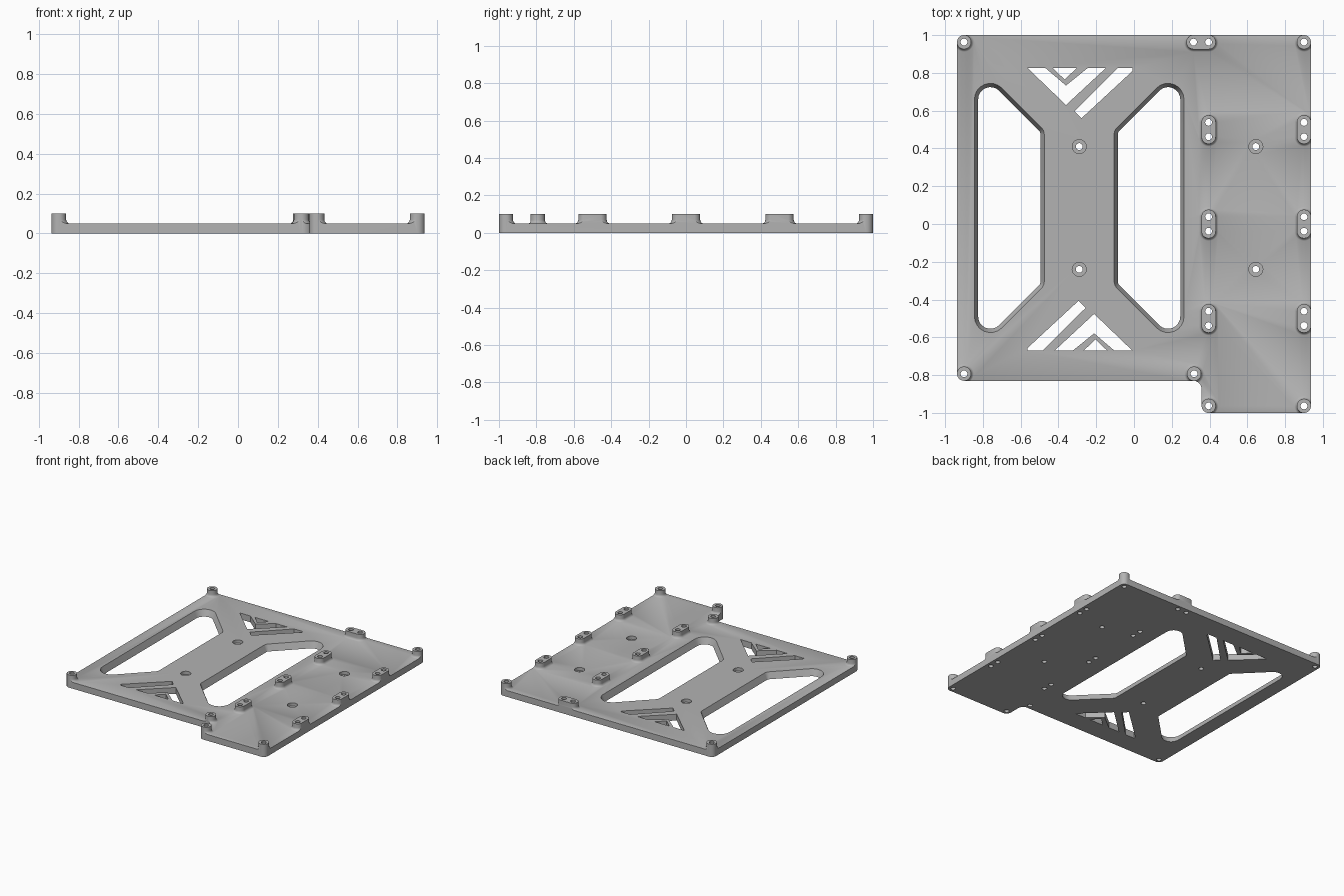
import bpy, bmesh, math
from mathutils import Vector

cube = bpy.data.objects.get("Cube")
if cube:
    bpy.data.objects.remove(cube)

THICK, TOP = 0.05, 0.1        # plate thickness, boss height
BOSS, HOLE, FILLET = 0.038, 0.018, 0.02
LOW, HIGH = -0.1, 0.2         # cutter extent

grey = bpy.data.materials.new("plate grey")
grey.use_nodes = True
grey.diffuse_color = (0.45, 0.45, 0.45, 1)
grey.node_tree.nodes["Principled BSDF"].inputs["Base Color"].default_value = (0.45, 0.45, 0.45, 1)


def rounded(corners, radii, inset=0, steps=8):
    """Counter-clockwise polygon with rounded corners, optionally inset."""
    pts, n = [], len(corners)
    for i, r in enumerate(radii):
        p = Vector(corners[i])
        a = (Vector(corners[i - 1]) - p).normalized()
        b = (Vector(corners[(i + 1) % n]) - p).normalized()
        half = a.angle(b) / 2
        centre = p + (a + b).normalized() * (r / math.sin(half))
        start = p + a * (r / math.tan(half)) - centre
        end = p + b * (r / math.tan(half)) - centre
        a0 = math.atan2(start.y, start.x)
        sweep = math.remainder(math.atan2(end.y, end.x) - a0, math.tau)
        for k in range(steps + 1):
            t = a0 + sweep * k / steps
            pts.append(centre + Vector((math.cos(t), math.sin(t))) * (r - inset))
    return pts


def stadium(a, b, r, steps=16):
    """Slot shape around two centres; a circle when both are equal."""
    a, b = Vector(a), Vector(b)
    d = b - a
    base = math.atan2(d.y, d.x) if d.length else 0
    pts = []
    for centre, turn in ((b, -math.pi / 2), (a, math.pi / 2)):
        last = steps + 1 if d.length else steps
        for k in range(last):
            t = base + turn + math.pi * k / steps
            pts.append(centre + Vector((math.cos(t), math.sin(t))) * r)
    return pts


def loft(bm, levels):
    """Closed solid through a stack of (height, outline) levels."""
    rings = [[bm.verts.new((p[0], p[1], z)) for p in pts] for z, pts in levels]
    bm.faces.new(rings[0][::-1])
    bm.faces.new(rings[-1])
    n = len(rings[0])
    for lo, hi in zip(rings, rings[1:]):
        for i in range(n):
            j = (i + 1) % n
            bm.faces.new((lo[i], lo[j], hi[j], hi[i]))


def make(name, solids):
    bm = bmesh.new()
    for levels in solids:
        loft(bm, levels)
    bmesh.ops.recalc_face_normals(bm, faces=bm.faces)
    mesh = bpy.data.meshes.new(name)
    bm.to_mesh(mesh)
    bm.free()
    mesh.materials.append(grey)
    obj = bpy.data.objects.new(name, mesh)
    bpy.context.collection.objects.link(obj)
    return obj


def combine(target, tool, operation):
    tool.hide_render = True
    mod = target.modifiers.new(operation, 'BOOLEAN')
    mod.operation, mod.solver, mod.object = operation, 'EXACT', tool
    bpy.context.view_layer.objects.active = target
    bpy.ops.object.modifier_apply(modifier=mod.name)
    bpy.data.objects.remove(tool)


# Boss positions: single corner posts and double-hole posts
X, Y, XM = 0.9, 0.963, 0.395
singles = [(-X, Y), (X, Y), (-X, -0.793), (0.318, -0.793), (XM, -Y), (X, -Y)]
posts = [(p, p) for p in singles] + [((0.315, Y), (XM, Y))]
for x in (XM, X):
    for y in (0.5, 0, -0.5):
        posts.append(((x, y - 0.038), (x, y + 0.038)))

# Posts with a curved foot
solids = []
for a, b in posts:
    levels = [(0.02, stadium(a, b, BOSS + FILLET))]
    for k in range(6):
        t = math.pi / 2 * k / 5
        levels.append((THICK - 0.001 + FILLET * (1 - math.cos(t)),
                       stadium(a, b, BOSS + FILLET * (1 - math.sin(t)))))
    levels.append((TOP, stadium(a, b, BOSS)))
    solids.append(levels)
bosses = make("bosses", solids)

# Plate slab, trimmed with its posts to the stepped outline
square = [(-1.2, -1.2), (1.2, -1.2), (1.2, 1.2), (-1.2, 1.2)]
plate = make("mounting_plate", [[(0, square), (THICK, square)]])
combine(plate, bosses, 'UNION')
W = 0.937
outline = rounded([(-W, -0.83), (0.358, -0.83), (0.358, -1), (W, -1), (W, 1), (-W, 1)],
                  [0.037, 0.045, 0.037, 0.037, 0.037, 0.037])
combine(plate, make("outline_trim", [[(LOW, outline), (HIGH, outline)]]), 'INTERSECT')

cuts = []
# Screw holes through the posts
for a, b in posts:
    for c in {a, b}:
        ring = stadium(c, c, HOLE)
        cuts.append([(LOW, ring), (HIGH, ring)])

# Counterbored holes in the plate
for x in (-0.29, 0.645):
    for y in (0.41, -0.24):
        small, wide = stadium((x, y), (x, y), HOLE), stadium((x, y), (x, y), 0.037)
        cuts.append([(LOW, small), (0.025, small), (0.025, wide), (HIGH, wide)])

# Two large mirrored openings with sloping walls
MX, MY = -0.29, 0.085
shape = [(-0.555, -0.78), (-0.185, -0.41), (-0.185, 0.41), (-0.555, 0.78)]
radii = [0.085, 0.05, 0.05, 0.085]
for side in (1, -1):
    levels = []
    for z, inset in ((LOW, 0.02), (0, 0.02), (THICK, 0), (HIGH, 0)):
        pts = rounded(shape, radii, inset)
        levels.append((z, [(MX + side * p.x, MY + p.y) for p in pts]))
    cuts.append(levels)

# Chevron vents, repeated by a half turn
vents = [
    [(-0.563, 0.825), (-0.36, 0.63), (-0.15, 0.825), (-0.246, 0.825), (-0.36, 0.733), (-0.468, 0.825)],
    [(-0.43, 0.825), (-0.367, 0.765), (-0.304, 0.825)],
    [(-0.087, 0.825), (-0.315, 0.598), (-0.278, 0.56), (-0.008, 0.81), (-0.008, 0.825)],
]
for vent in vents:
    turned = [(-0.571 - x, 0.154 - y) for x, y in vent]
    for pts in (vent, turned):
        cuts.append([(LOW, pts), (HIGH, pts)])

combine(plate, make("cutters", cuts), 'DIFFERENCE')

bpy.ops.object.select_all(action='DESELECT')
plate.select_set(True)
bpy.context.view_layer.objects.active = plate
bpy.ops.object.shade_smooth_by_angle(angle=math.radians(30))
